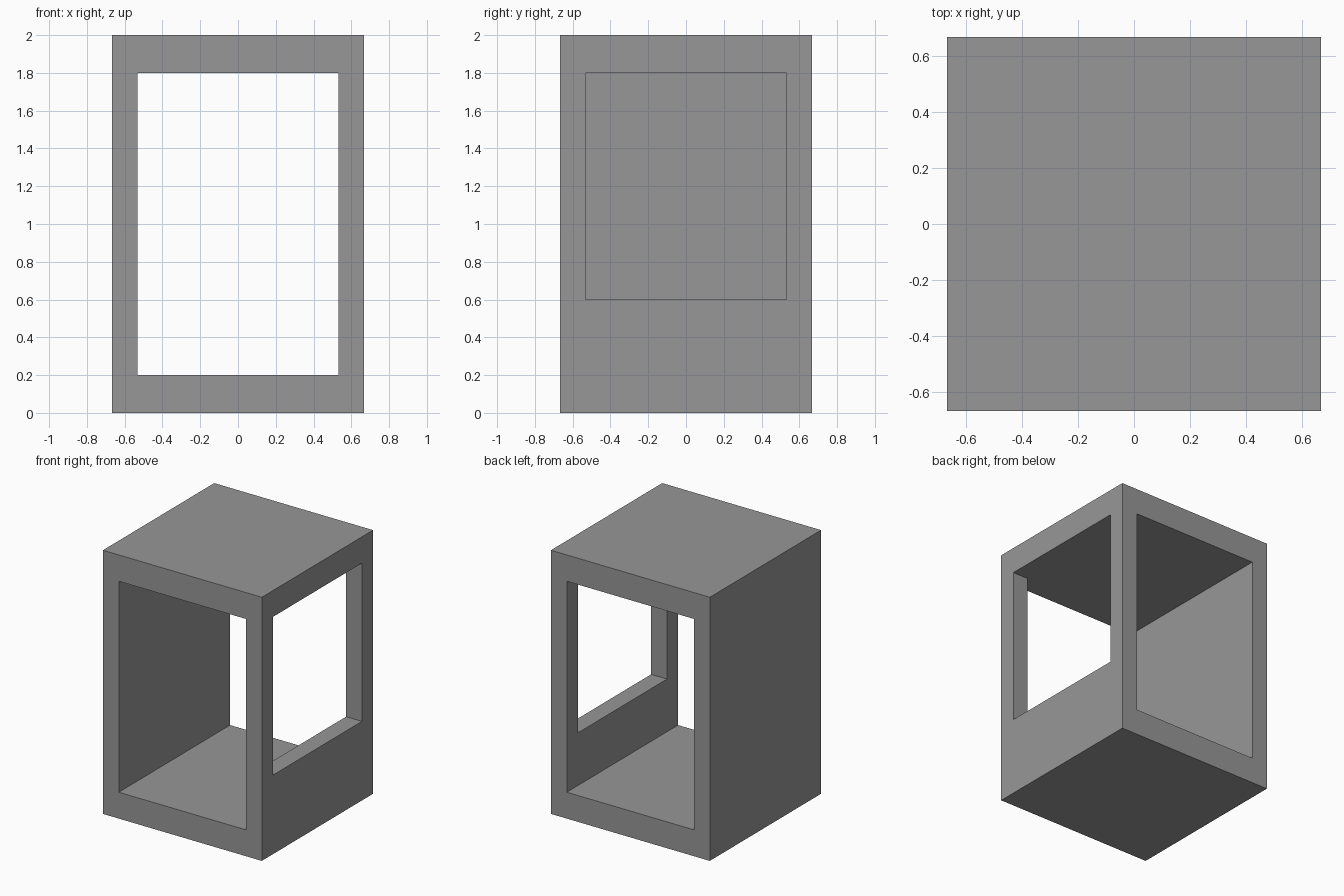
import bpy

cube = bpy.data.objects.get("Cube")
if cube:
    bpy.data.objects.remove(cube, do_unlink=True)

WIDTH = 4 / 3     # outer width and depth
HEIGHT = 2.0
WALL = 2 / 15     # side wall thickness
SLAB = 0.2        # floor and roof thickness
SILL = 0.6        # bottom of the side window


def box(name, lo, hi):
    """Axis-aligned box between two corners."""
    centre = [(a + b) / 2 for a, b in zip(lo, hi)]
    bpy.ops.mesh.primitive_cube_add(size=1, location=centre)
    obj = bpy.context.object
    obj.name = name
    obj.scale = [b - a for a, b in zip(lo, hi)]
    bpy.ops.object.transform_apply(location=True, rotation=False, scale=True)
    return obj


def cut(target, cutter):
    """Subtract the cutter from the target, then discard the cutter."""
    cutter.hide_render = True
    mod = target.modifiers.new(cutter.name, "BOOLEAN")
    mod.operation = "DIFFERENCE"
    mod.solver = "EXACT"
    mod.object = cutter
    bpy.context.view_layer.objects.active = target
    bpy.ops.object.modifier_apply(modifier=mod.name)
    bpy.data.objects.remove(cutter, do_unlink=True)


half = WIDTH / 2
inner = half - WALL
top = HEIGHT - SLAB

# Solid outer block
shell = box("booth_shell", (-half, -half, 0), (half, half, HEIGHT))

# Passage open at front and back
cut(shell, box("passage_cutter", (-inner, -1, SLAB), (inner, 1, top)))

# Window through the +x wall only
cut(shell, box("window_cutter", (0, -inner, SILL), (1, inner, top)))

# Plain grey finish
grey = bpy.data.materials.new("plain_grey")
grey.use_nodes = True
colour = (0.31, 0.31, 0.31, 1)
grey.diffuse_color = colour
grey.node_tree.nodes["Principled BSDF"].inputs["Base Color"].default_value = colour
shell.data.materials.clear()
shell.data.materials.append(grey)
for face in shell.data.polygons:
    face.use_smooth = False
    face.material_index = 0
